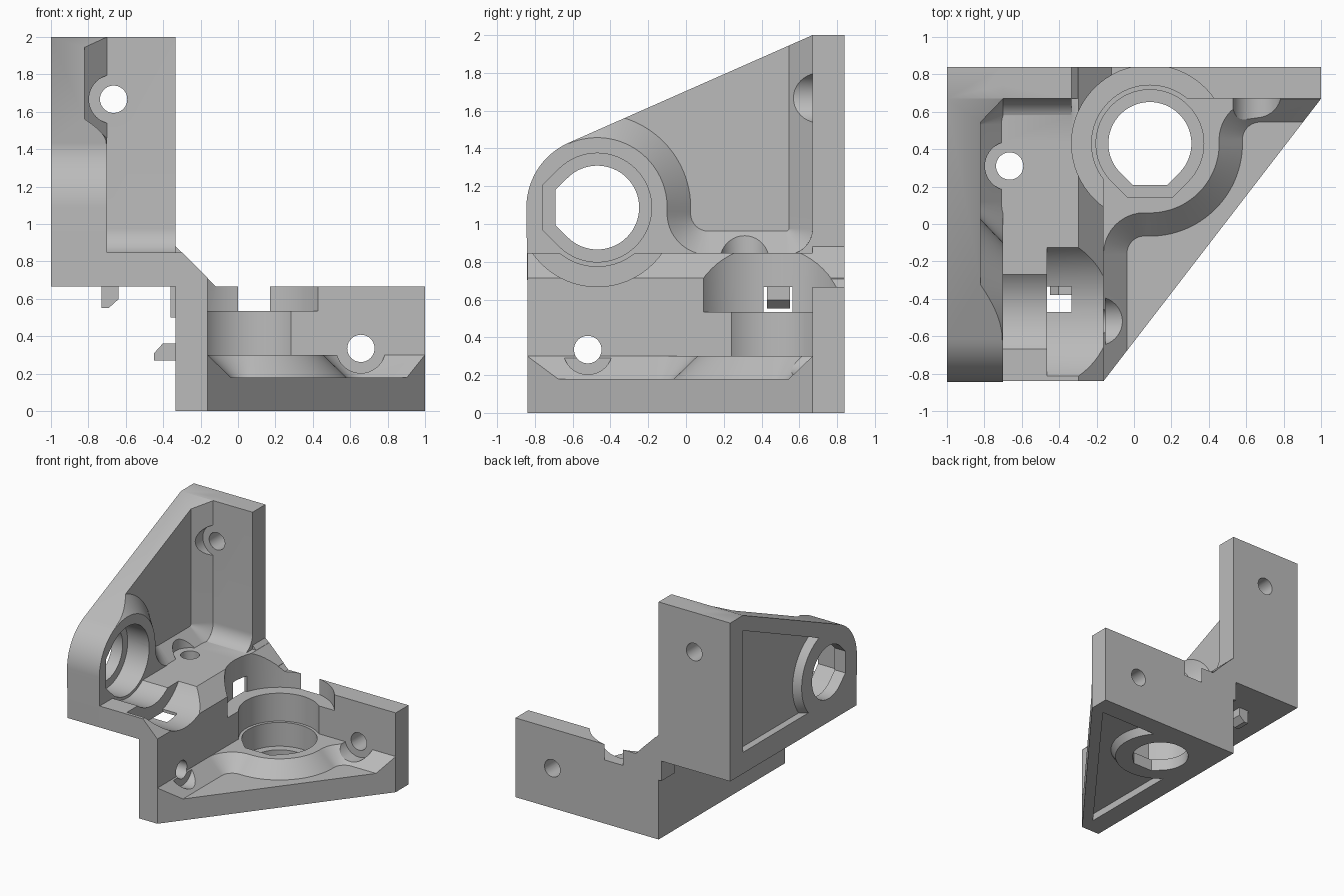
import bpy, bmesh
from math import sin, cos, pi, atan2, sqrt

old = bpy.data.objects.get("Cube")
if old:
    bpy.data.objects.remove(old, do_unlink=True)

grey = bpy.data.materials.new("plain grey")
grey.use_nodes = True
COLOUR = (0.5, 0.5, 0.5, 1)
grey.diffuse_color = COLOUR
grey.node_tree.nodes["Principled BSDF"].inputs["Base Color"].default_value = COLOUR

WALL, INNER, BACK, DEEP = 0.17, 0.67, 0.84, 0.667   # wall thickness, back wall faces, wall depth
RIM, FLOOR = 0.30, 0.18                             # heights of plate rim and pocket floor


# Frames: u runs along the short side, v along y, w away from the plate
def lower(u, v, w):
    return (u - 0.333, v, w)


def upper(u, v, w):
    return (w - 1, v, u + DEEP)


def world(x, y, z):
    return (x, y, z)


def loft(name, loops):
    bm = bmesh.new()
    rings = [[bm.verts.new(p) for p in loop] for loop in loops]
    n = len(rings[0])
    for a, b in zip(rings, rings[1:]):
        for i in range(n):
            j = (i + 1) % n
            bm.faces.new((a[i], a[j], b[j], b[i]))
    bm.faces.new(rings[0])
    bm.faces.new(rings[-1])
    bmesh.ops.recalc_face_normals(bm, faces=bm.faces)
    me = bpy.data.meshes.new(name)
    bm.to_mesh(me)
    bm.free()
    me.materials.append(grey)
    ob = bpy.data.objects.new(name, me)
    bpy.context.collection.objects.link(ob)
    return ob


def extrude(name, frame, axis, pts, lo, hi):
    order = {"u": lambda p, q, t: frame(t, p, q),
             "v": lambda p, q, t: frame(p, t, q),
             "w": lambda p, q, t: frame(p, q, t)}[axis]
    return loft(name, [[order(p, q, t) for p, q in pts] for t in (lo, hi)])


def rect(a, b, c, d):
    return [(a, c), (b, c), (b, d), (a, d)]


def arc(c, r, a0, a1, n=16):
    return [(c[0] + r * cos(a0 + (a1 - a0) * i / n),
             c[1] + r * sin(a0 + (a1 - a0) * i / n)) for i in range(n + 1)]


def circle(c, r, n=64):
    return arc(c, r, 0, 2 * pi, n)[:-1]


def printable_hole(c, r):
    # round hole with a flat and two 45 degree sides towards -v
    k = r * (sqrt(2) - 1)
    return arc(c, r, -pi / 4, 5 * pi / 4, 48) + [(c[0] - k, c[1] - r), (c[0] + k, c[1] - r)]


def boolean(body, tool, op="DIFFERENCE"):
    mod = body.modifiers.new("bool", "BOOLEAN")
    mod.operation, mod.solver, mod.object = op, "EXACT", tool
    bpy.context.view_layer.objects.active = body
    bpy.ops.object.modifier_apply(modifier=mod.name)
    bpy.data.objects.remove(tool, do_unlink=True)


def heading(a, b):
    return atan2(b[1] - a[1], b[0] - a[0])


def pocket_corner(c, d):
    # pocket outline around a bore in the inner corner, inset by d
    a, b, R, f = WALL + d, INNER - d, 0.37 + d, 0.22 - d
    c1 = (a + f, c[1] - sqrt((R + f) ** 2 - (a + f - c[0]) ** 2))
    c2 = (c[0] + sqrt((R + f) ** 2 - (b - f - c[1]) ** 2), b - f)
    return ([(a, -1.3)] + arc(c1, f, pi, heading(c1, c))
            + arc(c, R, heading(c, c1), heading(c, c2), 32)
            + arc(c2, f, heading(c2, c) % (2 * pi), pi / 2) + [(1.7, b), (1.7, -1.3)])


def pocket_end(c, d):
    # pocket outline beside a bore at the far end, inset by d
    a, b, R, f, g = WALL + d, INNER - d, 0.37 + d, 0.22 - d, 0.14 - d
    c3 = (a + f, c[1] + sqrt((R + f) ** 2 - (a + f - c[0]) ** 2))
    tilt = atan2(-0.4, 0.917)
    return ([(c[0] + cos(tilt), c[1] + sin(tilt))]
            + arc(c, R, tilt, heading(c, c3), 32) + arc(c3, f, heading(c3, c), -pi)
            + arc((a + g, b - g), g, pi, pi / 2) + [(1.7, b), (1.7, -1.0)])


LOW_C, UP_C = (0.418, 0.43), (0.42, -0.47)
low_outline = [(0, BACK), (1.333, BACK), (1.333, INNER), (WALL, -BACK), (0, -BACK)]
up_outline = ([(0, BACK), (1.333, BACK), (1.333, INNER)]
              + arc(UP_C, 0.375, atan2(-0.4, 0.917), -pi / 2, 24) + [(0, -BACK)])
low_recess = [(0.09, 0.75), (1.28, 0.75), (0.143, -0.74), (0.09, -0.74)]
up_recess = [(0.12, 0.75), (1.24, 0.75), (0.7, -0.47), (0.12, -0.47)]

# frame, bore centre, outline, pocket, outer recess, side bolt (v), back bolt (u), hook start (v)
BRACKETS = [
    (lower, LOW_C, low_outline, pocket_corner, low_recess, -0.52, 0.99, -0.38),
    (upper, UP_C, up_outline, pocket_end, up_recess, 0.31, 1.0, 0.43),
]

# Shared wall and shelf, with the chamfered edge between them
body = extrude("corner_bracket", world, "v",
               [(-1, DEEP), (-0.333, DEEP), (-0.333, 0), (-0.163, 0), (-0.163, 0.713),
                (-0.297, 0.847), (-1, 0.847)], -BACK, BACK)
boolean(body, extrude("gusset", world, "v",
                      [(-0.36, 0.5), (-0.12, 0.5), (-0.12, DEEP), (-0.333, 0.88), (-0.36, 0.88)],
                      INNER, BACK), "UNION")

for frame, c, outline, pocket, recess, bolt_v, bolt_u, hook_v in BRACKETS:
    # Triangular plate with a sloped inner pocket and a shallow outer recess
    plate = extrude("plate", frame, "w", outline, 0, RIM)
    levels = [(FLOOR, 0.125), (RIM + 0.01, -0.01)]
    boolean(plate, loft("pocket", [[frame(u, v, w) for u, v in pocket(c, d)] for w, d in levels]))
    hollow = extrude("hollow", frame, "w", recess, -0.05, 0.06)
    ring = loft("ring", [[frame(u, v, w) for u, v in circle(c, r)]
                         for w, r in ((-0.1, 0.3), (0.1, 0.42))])
    boolean(hollow, ring)
    boolean(plate, hollow)
    boolean(body, plate, "UNION")
    # Back wall
    boolean(body, extrude("back_wall", frame, "v", rect(0, 1.333, 0, DEEP), INNER, BACK), "UNION")
    # Rounded inner corner
    q = 0.14
    fillet = arc((WALL + q, INNER - q), q, pi, pi / 2) + [
        (WALL + q, INNER + 0.02), (WALL - 0.02, INNER + 0.02), (WALL - 0.02, INNER - q)]
    boolean(body, extrude("fillet", frame, "w", fillet, 0.2, DEEP), "UNION")
    # Small hook on the outside
    hook = [(0.02, 0.27), (-0.115, 0.27), (-0.115, 0.31), (-0.07, 0.36), (0.02, 0.36)]
    boolean(body, extrude("hook", frame, "v", hook, hook_v, hook_v + 0.12), "UNION")

for frame, c, outline, pocket, recess, bolt_v, bolt_u, hook_v in BRACKETS:
    # Stepped bore and the clearance above it
    steps = [(printable_hole(c, 0.222), -0.1, 0.2), (printable_hole(c, 0.288), 0.1, 0.31),
             (circle(c, 0.312), RIM, 0.55), (circle(c, 0.419), 0.535, 1.1)]
    for shape, lo, hi in steps:
        boolean(body, extrude("bore", frame, "w", shape, lo, hi))
    # Small square window
    boolean(body, extrude("window", frame, "w", rect(-0.05, 0.1, c[1], c[1] + 0.135), 0.535, DEEP))
    # Bolt holes with washer clearance
    for r, lo, hi in ((0.073, -0.1, 0.3), (0.132, WALL + 0.01, 0.45)):
        boolean(body, extrude("bolt", frame, "u", circle((bolt_v, 0.335), r, 40), lo, hi))
    for r, lo, hi in ((0.073, 0.5, 0.95), (0.132, 0.4, INNER)):
        boolean(body, extrude("bolt", frame, "v", circle((bolt_u, 0.335), r, 40), lo, hi))

bpy.ops.object.select_all(action="DESELECT")
body.select_set(True)
bpy.context.view_layer.objects.active = body
bpy.ops.object.shade_smooth_by_angle(angle=pi / 7)
